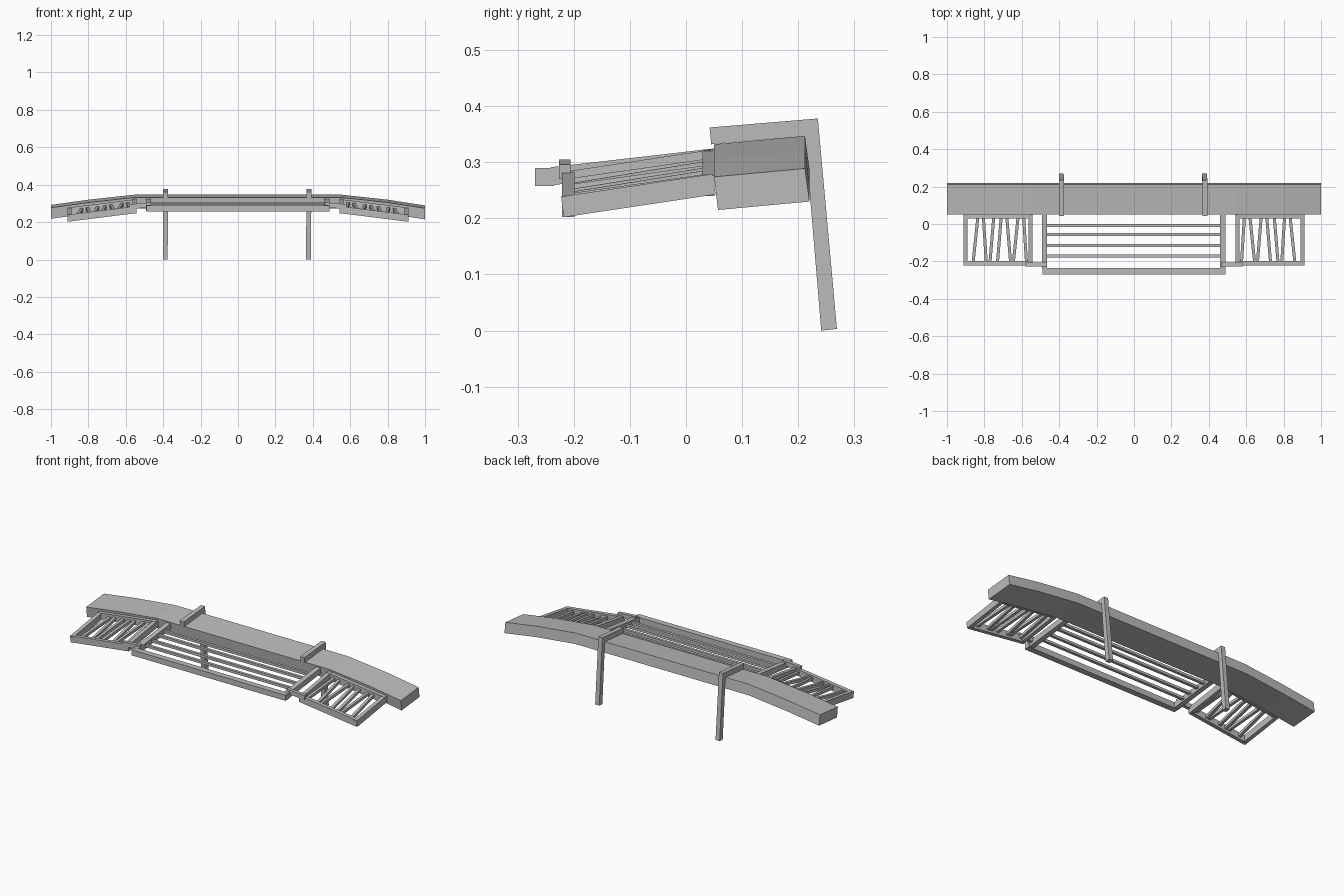
import bpy
import bmesh
from mathutils import Vector

if "Cube" in bpy.data.objects:
    bpy.data.objects.remove(bpy.data.objects["Cube"], do_unlink=True)

grey = bpy.data.materials.new("plain grey")
grey.use_nodes = True
grey.diffuse_color = (0.5, 0.5, 0.5, 1)
grey.node_tree.nodes["Principled BSDF"].inputs["Base Color"].default_value = (0.5, 0.5, 0.5, 1)


def finish(name, bm):
    bmesh.ops.recalc_face_normals(bm, faces=bm.faces)
    mesh = bpy.data.meshes.new(name)
    bm.to_mesh(mesh)
    bm.free()
    mesh.materials.append(grey)
    obj = bpy.data.objects.new(name, mesh)
    bpy.context.collection.objects.link(obj)
    return obj


def loft(name, rings):
    """Skin a row of four-point sections and cap both ends."""
    bm = bmesh.new()
    rows = [[bm.verts.new(p) for p in ring] for ring in rings]
    for a, b in zip(rows, rows[1:]):
        for i in range(4):
            j = (i + 1) % 4
            bm.faces.new((a[i], a[j], b[j], b[i]))
    bm.faces.new(rows[0])
    bm.faces.new(rows[-1])
    return finish(name, bm)


def bar(name, start, end, width, height):
    """Square-cut bar between two points on its centre line."""
    a, b = Vector(start), Vector(end)
    along = (b - a).normalized()
    side = along.cross(Vector((0, 0, 1))).normalized() * width / 2
    up = side.cross(along).normalized() * height / 2
    return loft(name, [[p + side + up, p - side + up, p - side - up, p + side - up]
                       for p in (a, b)])


# Long bent beam, its section tilted slightly up towards the back
def beam_ring(x, drop):
    return [(x, y, z - drop) for y, z in
            ((0.05, 0.332), (0.212, 0.347), (0.22, 0.288), (0.057, 0.273))]


loft("beam", [beam_ring(x, d) for x, d in
              ((-1, 0.055), (-0.8, 0.027), (-0.55, 0), (0.55, 0), (0.8, 0.027), (1, 0.058))])

# Bent posts: an arm over the beam with a leg down its back
profile = [(0.042, 0.362), (0.235, 0.378), (0.269, 0.003), (0.241, 0),
           (0.212, 0.347), (0.045, 0.332)]
for name, top_x, foot_x in (("right_post", -0.387, -0.389), ("left_post", 0.38, 0.376)):
    bm = bmesh.new()
    sides = []
    for half in (-0.013, 0.013):
        sides.append([bm.verts.new((foot_x + (top_x - foot_x) * z / 0.378 + half, y, z))
                      for y, z in profile])
    for side in sides:
        bm.faces.new(side)
    for i in range(6):
        j = (i + 1) % 6
        bm.faces.new((sides[0][i], sides[0][j], sides[1][j], sides[1][i]))
    finish(name, bm)


# Middle rack: front rail, two side rails and long rods
def rack_z(y):
    return 0.274 + (y + 0.25) * 0.115


bar("rack_front_rail", (-0.49, -0.252, 0.274), (0.49, -0.252, 0.274), 0.034, 0.032)
for name, x in (("rack_right_rail", -0.478), ("rack_left_rail", 0.475)):
    bar(name, (x, -0.24, rack_z(-0.24)), (x, 0.052, rack_z(0.052)), 0.028, 0.032)
for i, y in enumerate((-0.17, -0.115, -0.055, -0.008)):
    bar(f"rack_rod_{i + 1}", (-0.468, y, rack_z(y)), (0.465, y, rack_z(y)), 0.016, 0.014)


# Side panels: sloping frames filled with crooked slats
def panel_point(s, x, y):
    z = 0.265 + (y + 0.22) * 0.15 - (x - 0.545) * 0.125
    return (s * x, y, z)


slats = [(0.59, 0.575), (0.62, 0.645), (0.68, 0.66), (0.71, 0.73),
         (0.75, 0.77), (0.805, 0.79), (0.835, 0.86)]
for side, s in (("right", -1), ("left", 1)):
    def strip(name, x1, y1, x2, y2, width, height):
        bar(f"{side}_panel_{name}", panel_point(s, x1, y1), panel_point(s, x2, y2), width, height)

    strip("front_rail", 0.545, -0.21, 0.91, -0.21, 0.022, 0.037)
    strip("back_rail", 0.545, 0.04, 0.91, 0.04, 0.022, 0.037)
    strip("inner_rail", 0.553, -0.22, 0.553, 0.05, 0.022, 0.037)
    strip("outer_rail", 0.901, -0.22, 0.901, 0.05, 0.022, 0.037)
    for i, (back, front) in enumerate(slats):
        strip(f"slat_{i + 1}", back, 0.035, front, -0.205, 0.016, 0.016)
    # Short link from the rack to the panel
    bar(f"{side}_link", (s * 0.465, -0.216, 0.292), (s * 0.58, -0.216, 0.283), 0.02, 0.026)
